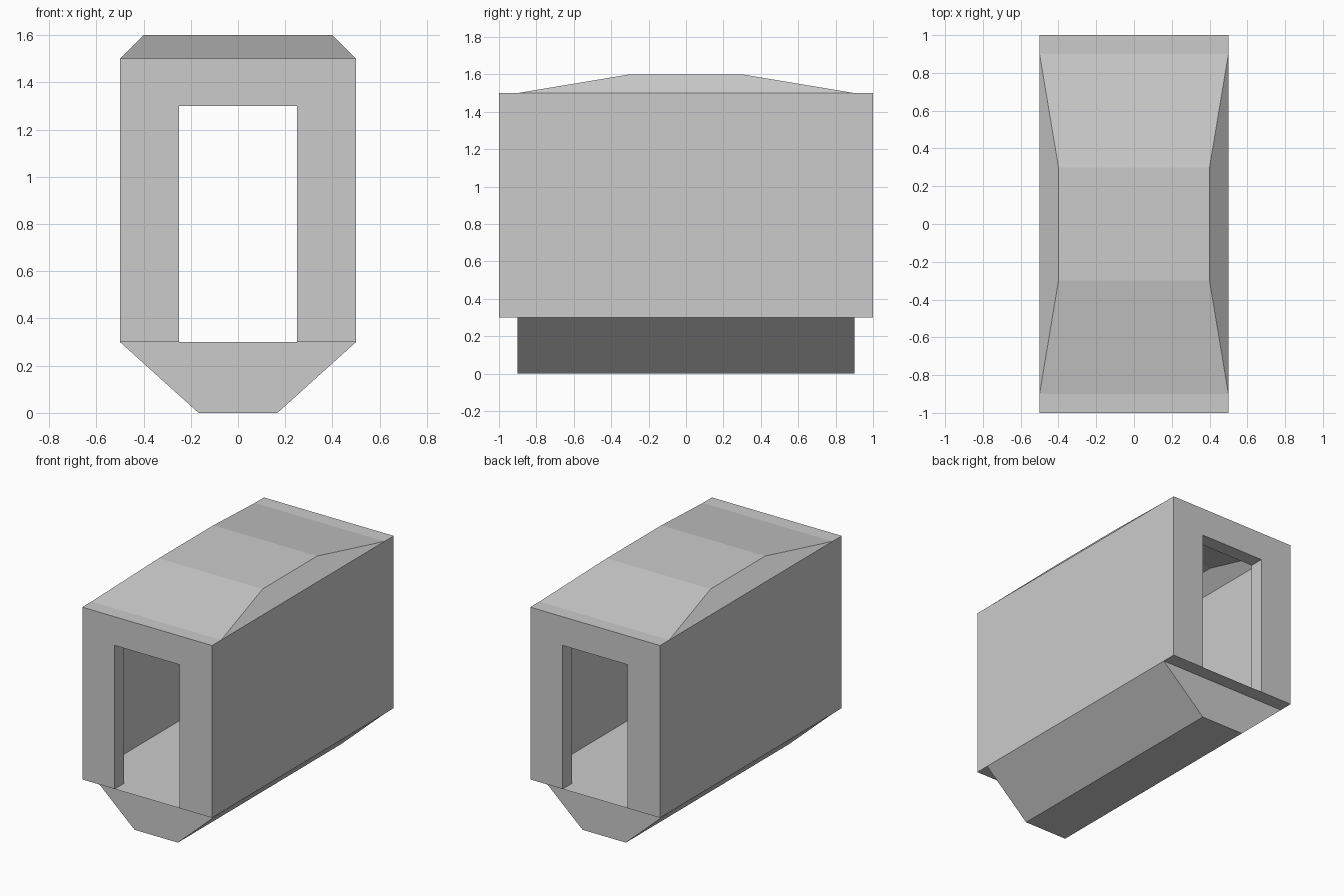
import bpy, bmesh
from mathutils import Vector

if "Cube" in bpy.data.objects:
    bpy.data.objects.remove(bpy.data.objects["Cube"])

# Overall dimensions
W, L, END = 0.5, 1.0, 0.9        # half width, half length, inner face of end frames
FLOOR, EAVE, RIDGE = 0.3, 1.5, 1.6
DOOR_W, DOOR_TOP = 0.25, 1.3
ROOF_W, ROOF_L = 0.4, 0.3        # half size of the flat roof top
KEEL_W = 0.167                   # half width of the hull bottom


def quarter_part(name, faces):
    """Make one quarter (x > 0, y < 0) from (corners, facing) pairs and mirror it."""
    bm = bmesh.new()
    for corners, facing in faces:
        face = bm.faces.new([bm.verts.new(c) for c in corners])
        face.normal_update()
        if face.normal.dot(Vector(facing)) < 0:
            face.normal_flip()
    bmesh.ops.remove_doubles(bm, verts=bm.verts, dist=0.0005)
    mesh = bpy.data.meshes.new(name)
    bm.to_mesh(mesh)
    bm.free()
    obj = bpy.data.objects.new(name, mesh)
    bpy.context.collection.objects.link(obj)
    mirror = obj.modifiers.new("mirror", 'MIRROR')
    mirror.use_axis = (True, True, False)
    return obj


def along_x(x, y0, y1, z0, z1, s=1):
    return [(x, y0, z0), (x, y1, z0), (x, y1, z1), (x, y0, z1)], (s, 0, 0)


def along_y(y, x0, x1, z0, z1, s=-1):
    return [(x0, y, z0), (x1, y, z0), (x1, y, z1), (x0, y, z1)], (0, s, 0)


def along_z(z, x0, x1, y0, y1, s=1):
    return [(x0, y0, z), (x1, y0, z), (x1, y1, z), (x0, y1, z)], (0, 0, s)


# Cabin shell: thin side walls, thick end frames with doorways, floor
shell = [
    along_x(W, -L, -END, FLOOR, EAVE),
    along_x(W, -END, 0, FLOOR, EAVE),
    along_x(DOOR_W, -L, -END, FLOOR, DOOR_TOP, -1),
    along_z(DOOR_TOP, 0, DOOR_W, -L, -END, -1),
    along_z(EAVE, 0, DOOR_W, -L, -END),
    along_z(EAVE, DOOR_W, W, -L, -END),
    along_z(FLOOR, 0, DOOR_W, -L, -END),
    along_z(FLOOR, DOOR_W, W, -L, -END, -1),
    along_z(FLOOR, 0, W, -END, 0),
]
for y, s in ((-L, -1), (-END, 1)):
    shell += [along_y(y, DOOR_W, W, FLOOR, DOOR_TOP, s),
              along_y(y, DOOR_W, W, DOOR_TOP, EAVE, s),
              along_y(y, 0, DOOR_W, DOOR_TOP, EAVE, s)]
quarter_part("cabin_shell", shell)

# Raised roof: flat centre, slopes to the ends, narrow slanted sides
eave, side_eave = (W, -END, EAVE), (W, 0, EAVE)
top, side_top = (ROOF_W, -ROOF_L, RIDGE), (ROOF_W, 0, RIDGE)
quarter_part("roof", [
    along_z(RIDGE, 0, ROOF_W, -ROOF_L, 0),
    ([(0, -END, EAVE), eave, top, (0, -ROOF_L, RIDGE)], (0, 0, 1)),
    ([eave, side_eave, side_top, top], (1, 0, 1)),
])

# Tapered hull under the floor
quarter_part("hull", [
    ([(0, -END, 0), (KEEL_W, -END, 0), (W, -END, FLOOR), (0, -END, FLOOR)], (0, -1, 0)),
    ([(KEEL_W, -END, 0), (KEEL_W, 0, 0), (W, 0, FLOOR), (W, -END, FLOOR)], (1, 0, -1)),
    along_z(0, 0, KEEL_W, -END, 0, -1),
])
